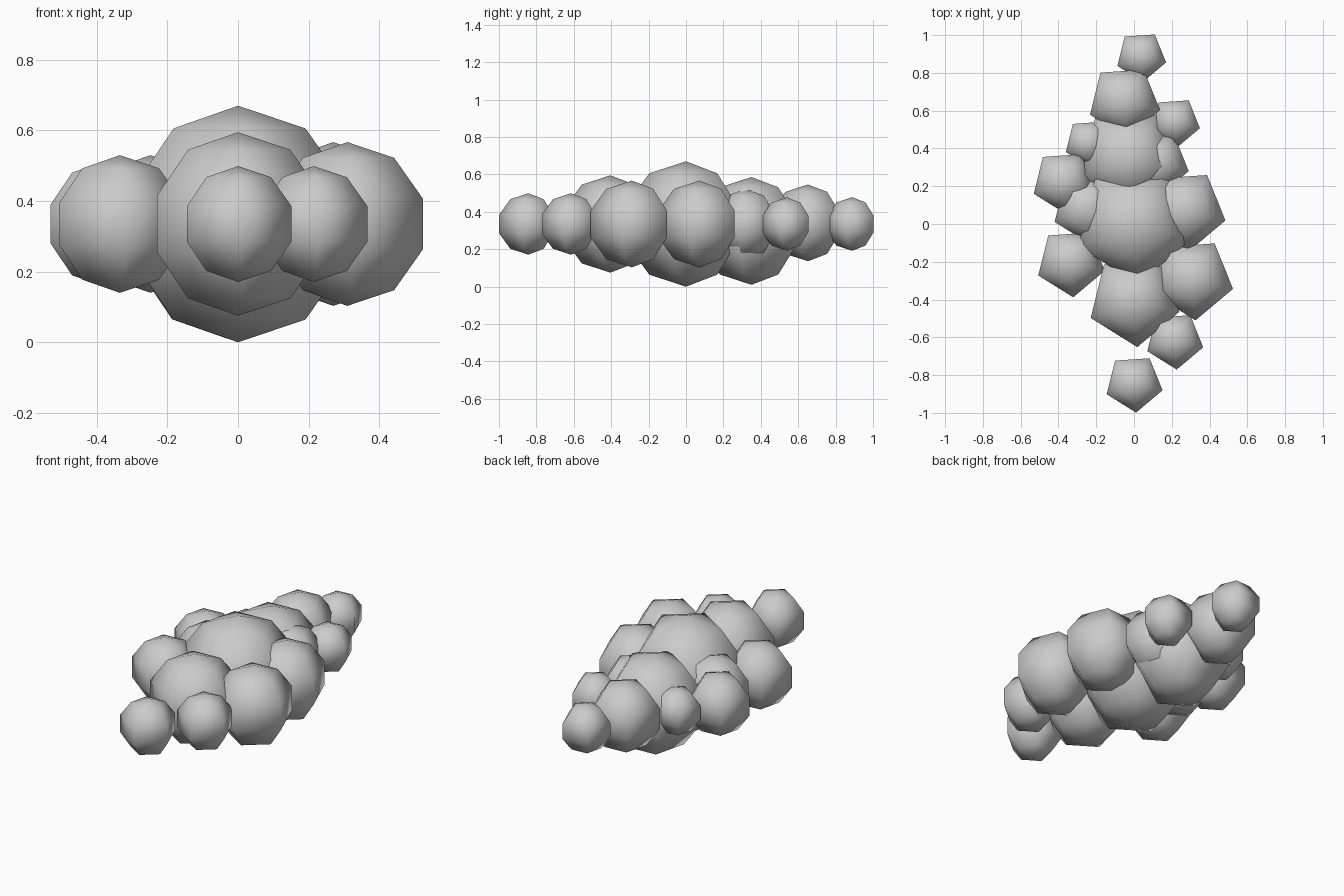
import bpy, bmesh, math
from mathutils import Matrix

if "Cube" in bpy.data.objects:
    bpy.data.objects.remove(bpy.data.objects["Cube"])


def puff(name, x, y, r, z=0.335):
    """Five-sided, five-ring smooth ball with a shared twist about z."""
    bm = bmesh.new()
    bmesh.ops.create_uvsphere(bm, u_segments=5, v_segments=5, radius=r,
                              matrix=Matrix.Rotation(math.radians(40), 4, 'Z'))
    for f in bm.faces:
        f.smooth = True
    me = bpy.data.meshes.new(name)
    bm.to_mesh(me)
    bm.free()
    ob = bpy.data.objects.new(name, me)
    ob.location = (x, y, z)
    bpy.context.collection.objects.link(ob)


# Large puffs along the spine of the cloud
puff("centre_puff", 0, 0, 0.335)
puff("front_puff", 0, -0.405, 0.26)
puff("back_puff", -0.03, 0.35, 0.288, 0.298)
puff("rear_puff", -0.052, 0.652, 0.205, 0.341)

# Small puffs at the two tips
puff("front_tip_puff", 0, -0.843, 0.164)
puff("rear_tip_puff", 0.038, 0.888, 0.143)

# Right side puffs (x, y, radius), front to back
right = [(0.215, -0.615, 0.164), (0.31, -0.29, 0.232), (0.27, 0.072, 0.232),
         (0.117, 0.323, 0.187), (0.218, 0.54, 0.142)]
# Left side puffs, front to back
left = [(-0.335, -0.203, 0.195), (-0.248, 0.08, 0.195),
        (-0.372, 0.224, 0.18), (-0.24, 0.43, 0.137)]
for side, puffs in (("right", right), ("left", left)):
    for i, (x, y, r) in enumerate(puffs, 1):
        puff(f"{side}_puff_{i}", x, y, r)
